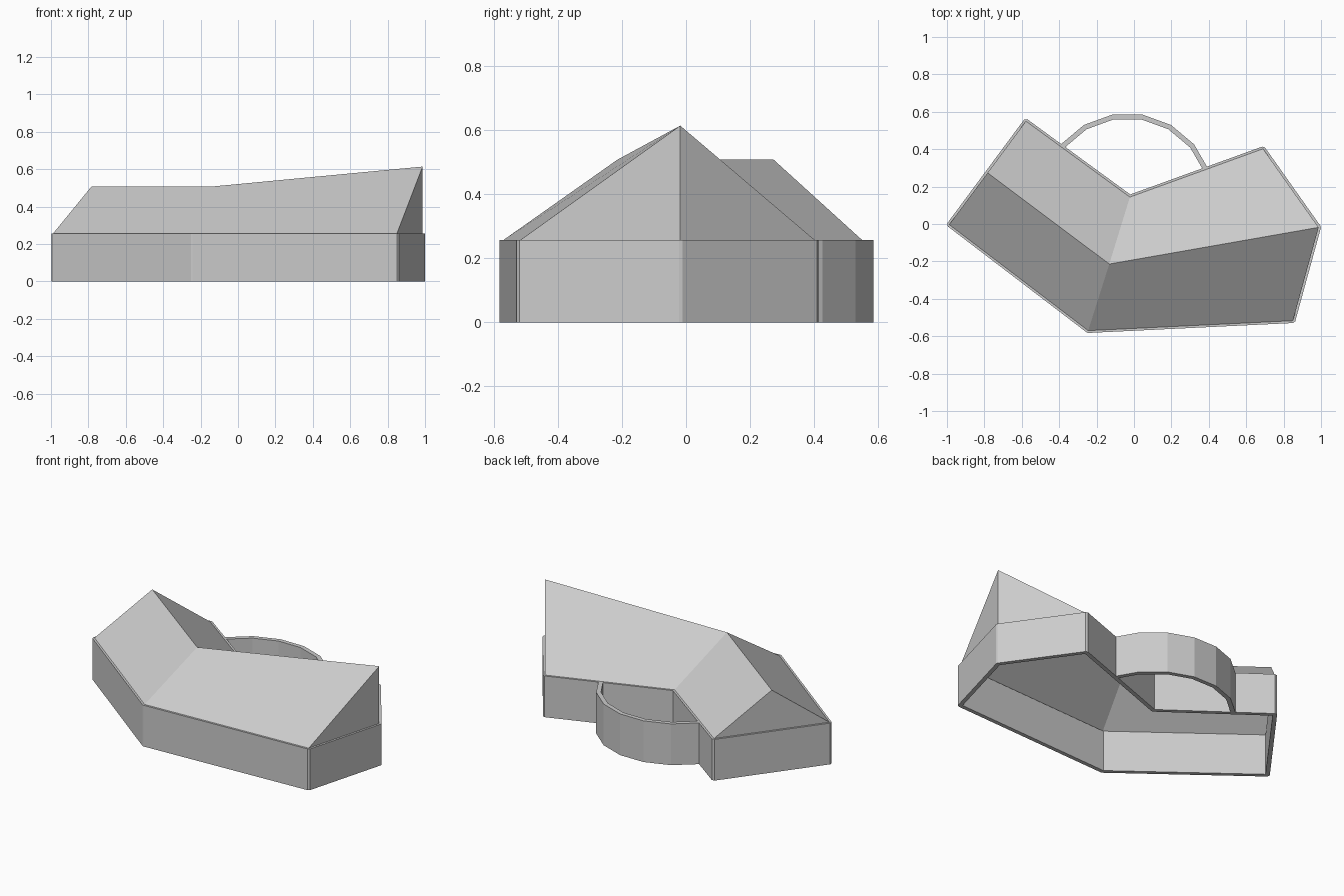
import bpy, bmesh, math
from mathutils import Vector

cube = bpy.data.objects.get("Cube")
if cube:
    bpy.data.objects.remove(cube)

WALL_H = 0.257
HALF = 0.0125  # half the wall thickness

grey = bpy.data.materials.new("light_grey")
grey.use_nodes = True
grey.diffuse_color = (0.6, 0.6, 0.6, 1)
grey.node_tree.nodes["Principled BSDF"].inputs["Base Color"].default_value = (0.6, 0.6, 0.6, 1)


def make_object(name, bm):
    bmesh.ops.remove_doubles(bm, verts=bm.verts, dist=0.0001)
    bmesh.ops.recalc_face_normals(bm, faces=bm.faces)
    mesh = bpy.data.meshes.new(name)
    bm.to_mesh(mesh)
    bm.free()
    mesh.materials.append(grey)
    obj = bpy.data.objects.new(name, mesh)
    bpy.context.collection.objects.link(obj)
    return obj


def add_face(bm, points):
    return bm.faces.new([bm.verts.new(p) for p in points])


def prism(bm, loop, height):
    """Closed upright prism over a flat outline."""
    low = [Vector((p.x, p.y, 0)) for p in loop]
    up = Vector((0, 0, height))
    add_face(bm, [p + up for p in low])
    add_face(bm, low[::-1])
    for a, b in zip(low, low[1:] + low[:1]):
        add_face(bm, [a, b, b + up, a + up])


def side_points(p, before, after, offset):
    """Offset of a corner: bevelled where the wall turns away, mitred otherwise."""
    d1, d2 = (p - before).normalized(), (after - p).normalized()
    n1, n2 = Vector((d1.y, -d1.x)), Vector((d2.y, -d2.x))
    turn = d1.x * d2.y - d1.y * d2.x
    if turn * offset > 0:
        return [p + n1 * offset, p + n2 * offset]
    return [p + (n1 + n2) * offset / (1 + n1.dot(n2))]


# Wall centreline, counter-clockwise from the far -x corner
outline = [Vector(p) for p in (
    (-0.988, -0.003), (-0.245, -0.57), (0.85, -0.517), (0.987, -0.018),
    (0.69, 0.402), (-0.022, 0.144), (-0.578, 0.55))]
count = len(outline)

# Perimeter walls: inner and outer skins joined by rims
bm = bmesh.new()
outer, inner = [], []
for i, p in enumerate(outline):
    near = (outline[i - 1], outline[(i + 1) % count])
    outer.append(side_points(p, *near, HALF))
    inner.append(side_points(p, *near, -HALF))


def flat(p, z):
    return Vector((p.x, p.y, z))


for i in range(count):
    j = (i + 1) % count
    a, b, c, d = outer[i][-1], outer[j][0], inner[j][0], inner[i][-1]
    add_face(bm, [flat(a, 0), flat(b, 0), flat(b, WALL_H), flat(a, WALL_H)])
    add_face(bm, [flat(c, 0), flat(d, 0), flat(d, WALL_H), flat(c, WALL_H)])
    for z in (0, WALL_H):
        add_face(bm, [flat(p, z) for p in (a, b, c, d)])
    # Bevelled corner strip
    for pair, other in ((outer[i], inner[i]), (inner[i], outer[i])):
        if len(pair) == 2:
            s, e = pair
            add_face(bm, [flat(s, 0), flat(e, 0), flat(e, WALL_H), flat(s, WALL_H)])
            for z in (0, WALL_H):
                add_face(bm, [flat(p, z) for p in (s, e, other[0])])
make_object("perimeter_walls", bm)

# Roof: four slopes with a gable at each end
eave = [flat(p, WALL_H) for p in outline]
left_ridge = flat((eave[0] + eave[6]) / 2, 0.508)
mid_ridge = Vector((-0.132, -0.214, 0.508))
peak = flat(eave[3], 0.614)
bm = bmesh.new()
for pts in (
        (eave[0], eave[1], mid_ridge, left_ridge),
        (eave[1], eave[2], peak, mid_ridge),
        (eave[4], eave[5], mid_ridge, peak),
        (eave[5], eave[6], left_ridge, mid_ridge),
        (eave[6], eave[0], left_ridge),
        (eave[2], eave[3], peak),
        (eave[3], eave[4], peak)):
    add_face(bm, pts)
make_object("roof", bm)

# Curved courtyard wall at the back
bm = bmesh.new()
centre = Vector((-0.035, 0.127))
angles = [math.radians(a) for a in range(20, 141, 20)]


def arc(radius, order):
    return [centre + radius * Vector((math.cos(a), math.sin(a))) for a in order]


outside, inside = arc(0.465, angles), arc(0.438, angles)
for i in range(len(angles) - 1):
    quad = [outside[i], outside[i + 1], inside[i + 1], inside[i]]
    prism(bm, quad, WALL_H)
# Drop the hidden partitions between neighbouring pieces
bmesh.ops.remove_doubles(bm, verts=bm.verts, dist=0.0001)
seen = {}
for f in bm.faces:
    seen.setdefault(frozenset(v.index for v in f.verts), []).append(f)
bm.verts.index_update()
seen = {}
for f in bm.faces:
    seen.setdefault(frozenset(v.index for v in f.verts), []).append(f)
doubled = [f for group in seen.values() if len(group) > 1 for f in group]
bmesh.ops.delete(bm, geom=doubled, context="FACES_ONLY")
make_object("curved_courtyard_wall", bm)
